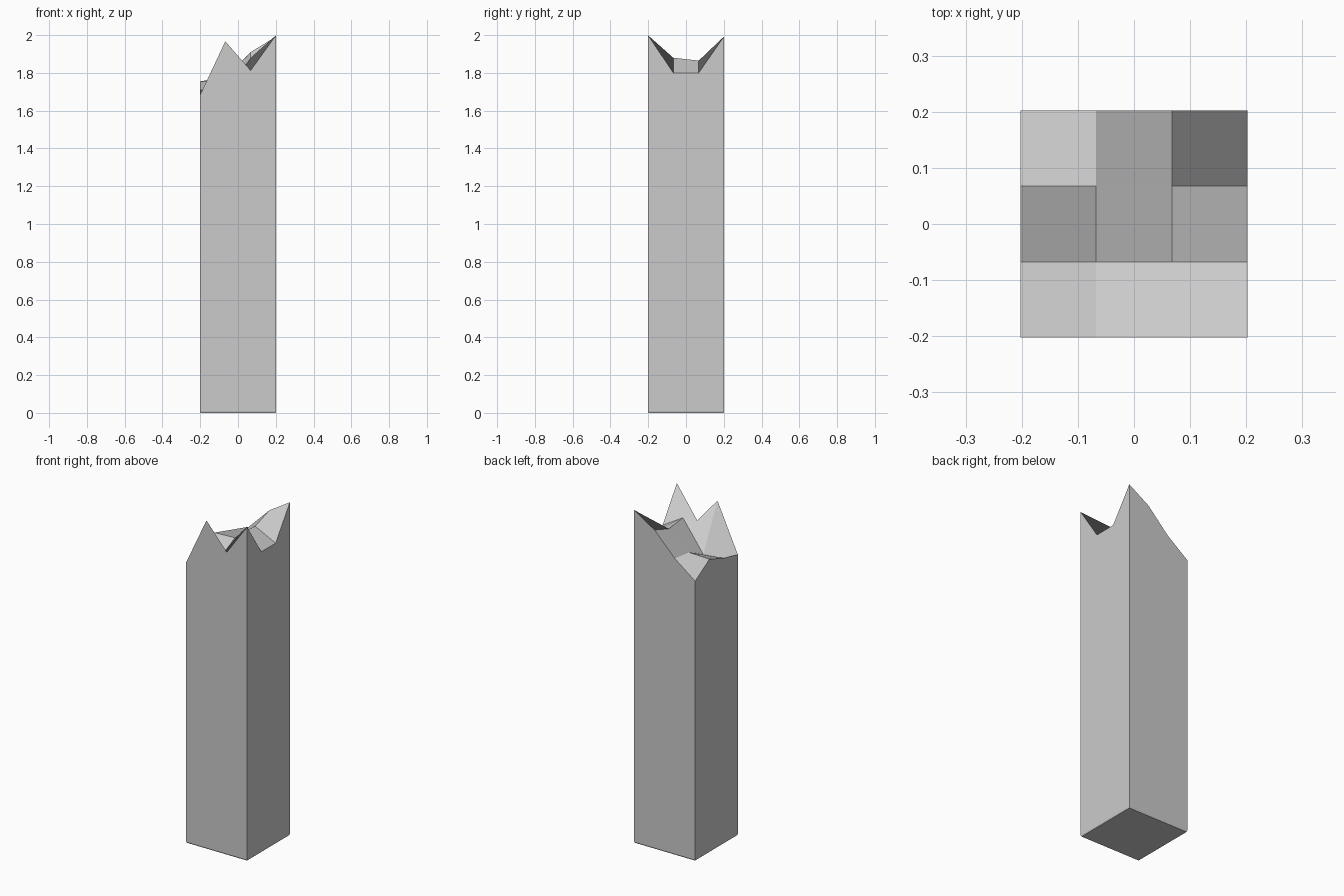
import bpy, bmesh

if "Cube" in bpy.data.objects:
    bpy.data.objects.remove(bpy.data.objects["Cube"])

HALF = 0.202       # half width of the post
BASE = 0.199       # half width of the slightly chamfered foot
FOOT = 0.008       # height of the foot chamfer

# Height of the broken top on a 4 x 4 grid, rows from front to back
TOP = [
    [1.68, 1.967, 1.813, 2.00],
    [1.71, 1.697, 1.88, 1.80],
    [1.755, 1.76, 1.865, 1.80],
    [1.675, 1.775, 1.91, 1.993],
]

bm = bmesh.new()


def coord(i):
    return -HALF + 2 * HALF * i / 3


# Jagged top surface
grid = [[bm.verts.new((coord(i), coord(j), TOP[j][i])) for i in range(4)] for j in range(4)]
for j in range(3):
    for i in range(3):
        bm.faces.new((grid[j][i], grid[j][i + 1], grid[j + 1][i + 1], grid[j + 1][i]))

# Four flat sides running down to the foot
signs = [(-1, -1), (1, -1), (1, 1), (-1, 1)]
low = [bm.verts.new((sx * HALF, sy * HALF, FOOT)) for sx, sy in signs]
foot = [bm.verts.new((sx * BASE, sy * BASE, 0)) for sx, sy in signs]
rims = [
    grid[0],
    [row[3] for row in grid],
    grid[3][::-1],
    [row[0] for row in grid][::-1],
]
for k in range(4):
    n = (k + 1) % 4
    bm.faces.new([low[k], low[n]] + rims[k][::-1])
    bm.faces.new((foot[k], foot[n], low[n], low[k]))

# Underside
bm.faces.new(foot[::-1])
bmesh.ops.recalc_face_normals(bm, faces=bm.faces)

mesh = bpy.data.meshes.new("broken_post")
bm.to_mesh(mesh)
bm.free()
post = bpy.data.objects.new("broken_post", mesh)
bpy.context.collection.objects.link(post)
